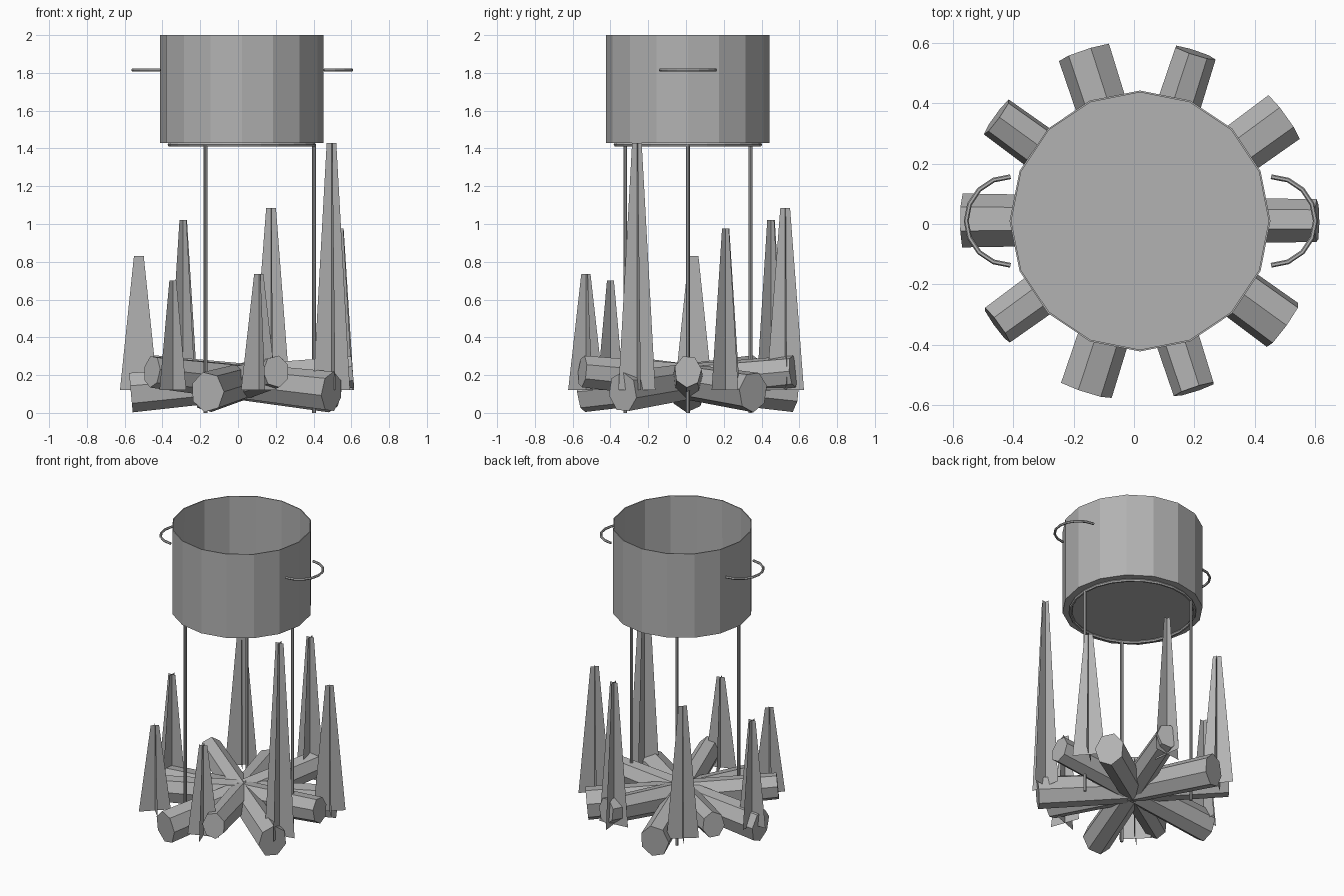
import bpy, bmesh, math
from mathutils import Vector, Matrix

if "Cube" in bpy.data.objects:
    bpy.data.objects.remove(bpy.data.objects["Cube"])

CX, CY = 0.02, 0.01

grey = bpy.data.materials.new("plain_grey")
grey.use_nodes = True
grey.diffuse_color = (0.45, 0.45, 0.45, 1)
grey.node_tree.nodes["Principled BSDF"].inputs["Base Color"].default_value = (0.45, 0.45, 0.45, 1)


def finish(name, bm):
    mesh = bpy.data.meshes.new(name)
    bm.to_mesh(mesh)
    bm.free()
    mesh.materials.append(grey)
    obj = bpy.data.objects.new(name, mesh)
    bpy.context.collection.objects.link(obj)
    return obj


def sweep(name, points, radius, sides=6, closed=False):
    """Flat tube in a horizontal plane along a list of points."""
    bm = bmesh.new()
    n = len(points)
    rings = []
    for i, p in enumerate(points):
        if closed:
            a, b = points[i - 1], points[(i + 1) % n]
        else:
            a, b = points[max(i - 1, 0)], points[min(i + 1, n - 1)]
        side = (b - a).normalized().cross(Vector((0, 0, 1)))
        rings.append([bm.verts.new(p + radius * (side * math.cos(t) + Vector((0, 0, math.sin(t)))))
                      for t in (math.tau * k / sides for k in range(sides))])
    for i in range(n if closed else n - 1):
        r, s = rings[i], rings[(i + 1) % n]
        for k in range(sides):
            j = (k + 1) % sides
            bm.faces.new((r[k], r[j], s[j], s[k]))
    if not closed:
        bm.faces.new(rings[0])
        bm.faces.new(rings[-1])
    bmesh.ops.recalc_face_normals(bm, faces=bm.faces)
    return finish(name, bm)


def arc(cx, cy, z, radius, start, end, steps):
    return [Vector((cx + radius * math.cos(t), cy + radius * math.sin(t), z))
            for t in (start + (end - start) * k / steps for k in range(steps + 1))]


# Open pot with a thin wall
bm = bmesh.new()
bmesh.ops.create_cone(bm, cap_ends=True, segments=16, radius1=0.433, radius2=0.433, depth=0.57,
                      matrix=Matrix.Translation((CX, CY, 1.715)))
top = max(bm.faces, key=lambda f: f.calc_center_median().z)
bmesh.ops.delete(bm, geom=[top], context='FACES_ONLY')
pot = finish("pot", bm)
wall = pot.modifiers.new("wall", 'SOLIDIFY')
wall.thickness = 0.006
wall.offset = -1

# Pot handles
half = math.pi / 2
sweep("left_handle", arc(0.455, CY, 1.815, 0.147, -half, half, 8), 0.008)
sweep("right_handle", arc(-0.41, CY, 1.815, 0.147, half, 3 * half, 8), 0.008)

# Stand: ring and three legs
sweep("stand_ring", arc(CX, CY, 1.42, 0.383, 0, math.tau, 24)[:-1], 0.01, closed=True)
for i in range(3):
    t = math.tau * i / 3
    bm = bmesh.new()
    bmesh.ops.create_cone(bm, cap_ends=True, segments=8, radius1=0.01, radius2=0.01, depth=1.42,
                          matrix=Matrix.Translation((CX + 0.383 * math.cos(t), CY + 0.383 * math.sin(t), 0.71)))
    finish(f"stand_leg_{i + 1}", bm)

# Five tilted, tapering logs crossing at the centre
for i in range(5):
    turn = math.tau * i / 5
    bm = bmesh.new()
    bmesh.ops.create_cone(bm, cap_ends=True, segments=7, radius1=0.092, radius2=0.073, depth=1.18,
                          matrix=Matrix.Rotation(math.radians(17 * i + 8), 4, 'Z'))
    place = (Matrix.Translation((CX, CY, 0.165)) @ Matrix.Rotation(turn, 4, 'Z')
             @ Matrix.Rotation(math.radians(84.7), 4, 'Y') @ Matrix.Diagonal((1.18, 1, 1, 1)))
    bmesh.ops.transform(bm, matrix=place, verts=bm.verts)
    finish(f"log_{i + 1}", bm)

# Flames: two crossed trapezoid sheets each (x, y, top height, turn)
flames = [(-0.525, 0.04, 0.83, 0), (-0.29, 0.45, 1.02, 40), (-0.345, -0.40, 0.70, 45),
          (0.175, 0.525, 1.085, 6), (0.11, -0.53, 0.735, 20), (0.495, -0.26, 1.43, 12),
          (0.54, 0.21, 0.975, 42)]
for i, (x, y, height, turn) in enumerate(flames):
    bm = bmesh.new()
    for quarter in (0, 90):
        t = math.radians(turn + quarter)
        d = Vector((math.cos(t), math.sin(t), 0))
        low, high = Vector((x, y, 0.12)), Vector((x, y, height))
        bm.faces.new([bm.verts.new(p) for p in
                      (low - d * 0.1, low + d * 0.1, high + d * 0.026, high - d * 0.026)])
    finish(f"flame_{i + 1}", bm)
